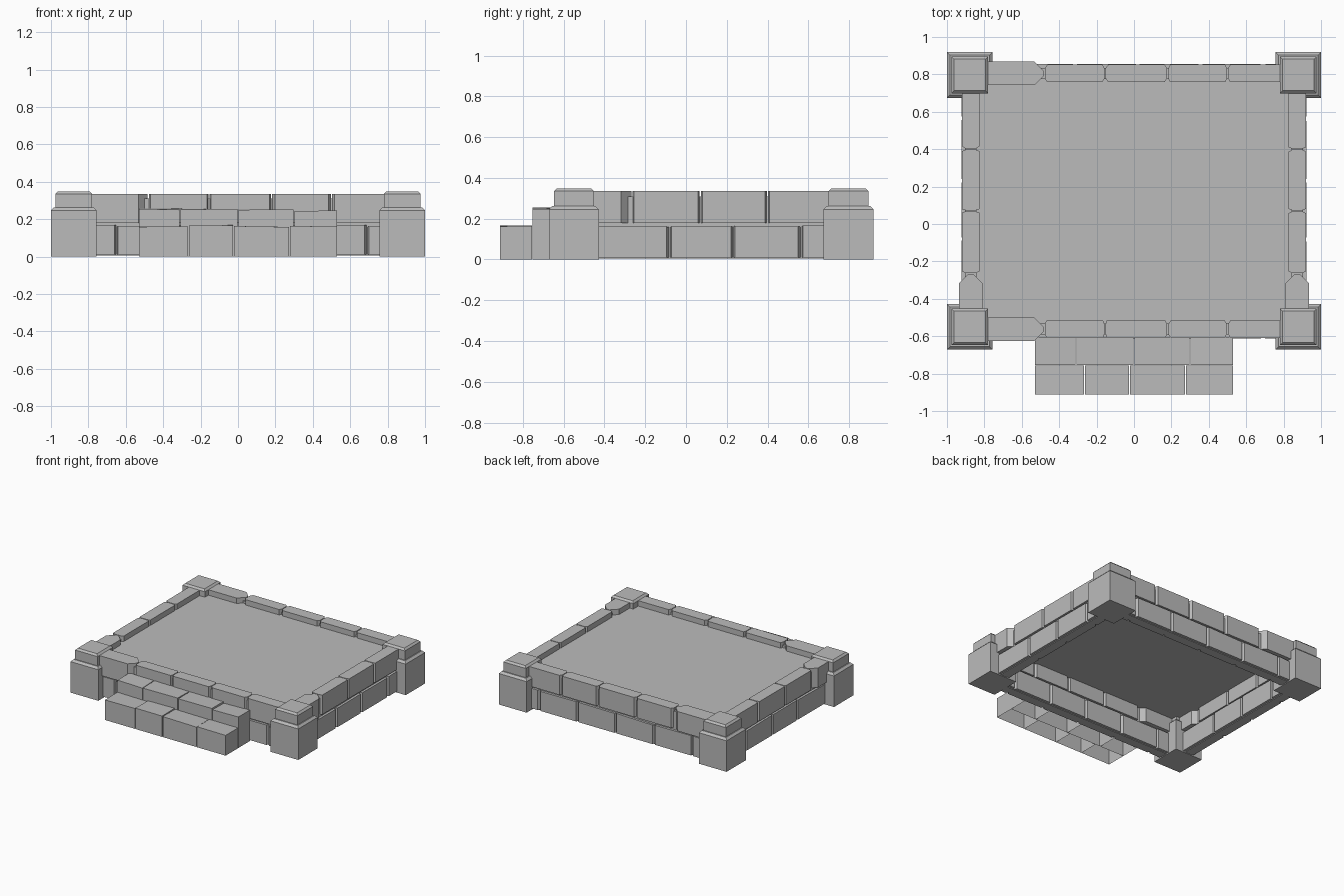
import bpy, bmesh, random
from mathutils import Vector

random.seed(4)
old = bpy.data.objects.get("Cube")
if old:
    bpy.data.objects.remove(old, do_unlink=True)

stone = bpy.data.materials.new("grey stone")
stone.use_nodes = True
GREY = (0.5, 0.5, 0.5, 1)
stone.diffuse_color = GREY
stone.node_tree.nodes["Principled BSDF"].inputs["Base Color"].default_value = GREY


def finish(bm, name):
    bmesh.ops.recalc_face_normals(bm, faces=bm.faces)
    mesh = bpy.data.meshes.new(name)
    bm.to_mesh(mesh)
    bm.free()
    mesh.materials.append(stone)
    obj = bpy.data.objects.new(name, mesh)
    bpy.context.collection.objects.link(obj)
    return obj


def prism(bm, outline, z0, z1, bevel=0.0, drop=None):
    """Extrude an outline of (x, y) points; drop lowers each top corner."""
    n = len(outline)
    low = [bm.verts.new((x, y, z0)) for x, y in outline]
    top = [bm.verts.new((x, y, z1 - (drop[i] if drop else 0))) for i, (x, y) in enumerate(outline)]
    faces = [bm.faces.new(low[::-1]), bm.faces.new(top)]
    for i in range(n):
        j = (i + 1) % n
        faces.append(bm.faces.new((low[i], low[j], top[j], top[i])))
    if bevel:
        bmesh.ops.recalc_face_normals(bm, faces=faces)
        edges = list({e for f in faces[1:2] for e in f.edges})
        bmesh.ops.bevel(bm, geom=edges, offset=bevel, segments=1, affect='EDGES')


def rect(x0, x1, y0, y1):
    return [(x0, y0), (x1, y0), (x1, y1), (x0, y1)]


def brick_row(name, axis, centre, cuts, z0, z1, half, chipped, notch):
    """Row of bricks between the cuts, with worn ends that meet in V joints."""
    bm = bmesh.new()
    last = len(cuts) - 2
    for i, (a, b) in enumerate(zip(cuts, cuts[1:])):
        a, b = a + 0.003, b - 0.003
        h = half
        start, end = (random.uniform(0.4, 1.0) * notch for _ in "ab")
        side = 0.02
        if chipped and i == 0:
            h, end, side = half + 0.016, 0.05, 0.05
        start = 0.002 if i == 0 else start
        end = 0.002 if i == last and i else end
        pts = [(a, -h + side), (a + start, -h), (b - end, -h), (b, -h + side),
               (b, h - side), (b - end, h), (a + start, h), (a, h - side)]
        sag = [0.0] * 8
        if not chipped:
            l, r = random.uniform(0, 0.012), random.uniform(0, 0.012)
            sag = [l, 0, 0, r, r, 0, 0, l]
            sag[1] = sag[6] = l * 0.8
            sag[2] = sag[5] = r * 0.8
        out = [(u, centre + v) if axis == "x" else (centre + v, u) for u, v in pts]
        prism(bm, out, z0, z1, 0, sag)
    finish(bm, name)


# Walls: two courses of bricks around a narrow mortar core
WALLS = [("front", "x", -0.562), ("back", "x", 0.805), ("left", "y", 0.873), ("right", "y", -0.873)]
UPPER = {"x": [-0.79, -0.48, -0.155, 0.18, 0.50, 0.79], "y": [-0.46, -0.265, 0.07, 0.40, 0.72]}
LOWER = {"x": [-0.80, -0.65, -0.315, 0.02, 0.355, 0.69, 0.80],
         "y": [-0.46, -0.08, 0.23, 0.565, 0.72]}
for side, axis, c in WALLS:
    brick_row(side + "_wall_upper_bricks", axis, c, UPPER[axis], 0.18, 0.335, 0.047, True, 0.015)
    brick_row(side + "_wall_lower_bricks", axis, c, LOWER[axis], 0.01, 0.17, 0.05, False, 0.012)
    bm = bmesh.new()
    u0, u1 = UPPER[axis][0], UPPER[axis][-1]
    core = rect(u0, u1, c - 0.03, c + 0.03) if axis == "x" else rect(c - 0.03, c + 0.03, u0, u1)
    prism(bm, core, 0.005, 0.31)
    finish(bm, side + "_wall_mortar")

# Floor sheet, sunk a little below the wall tops
bm = bmesh.new()
bm.faces.new([bm.verts.new((x, y, 0.292)) for x, y in rect(-0.85, 0.85, -0.55, 0.79)])
floor = finish(bm, "floor")
if floor.data.polygons[0].normal.z < 0:
    floor.data.flip_normals()

# Corner posts: wide base with a worn top, and a smaller cap
for depth, cy in (("front", -0.55), ("back", 0.797)):
    for side, sx in (("left", 1), ("right", -1)):
        cx = sx * 0.878
        bm = bmesh.new()
        prism(bm, rect(cx - 0.122, cx + 0.122, cy - 0.122, cy + 0.122), 0, 0.262, 0.016)
        finish(bm, f"{depth}_{side}_post_base")
        bm = bmesh.new()
        prism(bm, rect(cx - 0.098, cx + 0.098, cy - 0.098, cy + 0.098), 0.255, 0.349, 0.014)
        finish(bm, f"{depth}_{side}_post_cap")


def step(name, cuts, y0, y1, heights):
    """Step of shells that are open at the back and underneath."""
    bm = bmesh.new()
    for a, b, h in zip(cuts, cuts[1:], heights):
        prism(bm, rect(a + 0.003, b - 0.003, y0, y1), 0, h, 0,
              [random.uniform(0, 0.008) for _ in range(4)])
    bmesh.ops.recalc_face_normals(bm, faces=bm.faces)
    hidden = [f for f in bm.faces if f.normal.z < -0.9 or f.normal.y > 0.9]
    bmesh.ops.delete(bm, geom=hidden, context='FACES')
    obj = finish(bm, name)
    # Keep the outside of every open shell facing outward
    top = max(obj.data.polygons, key=lambda p: abs(p.normal.z))
    if top.normal.z < 0:
        obj.data.flip_normals()


step("lower_step", [-0.533, -0.265, -0.025, 0.275, 0.533], -0.912, -0.756, [0.165, 0.168, 0.165, 0.163])
step("upper_step", [-0.533, -0.31, 0.0, 0.30, 0.533], -0.753, -0.605, [0.257, 0.259, 0.257, 0.247])
